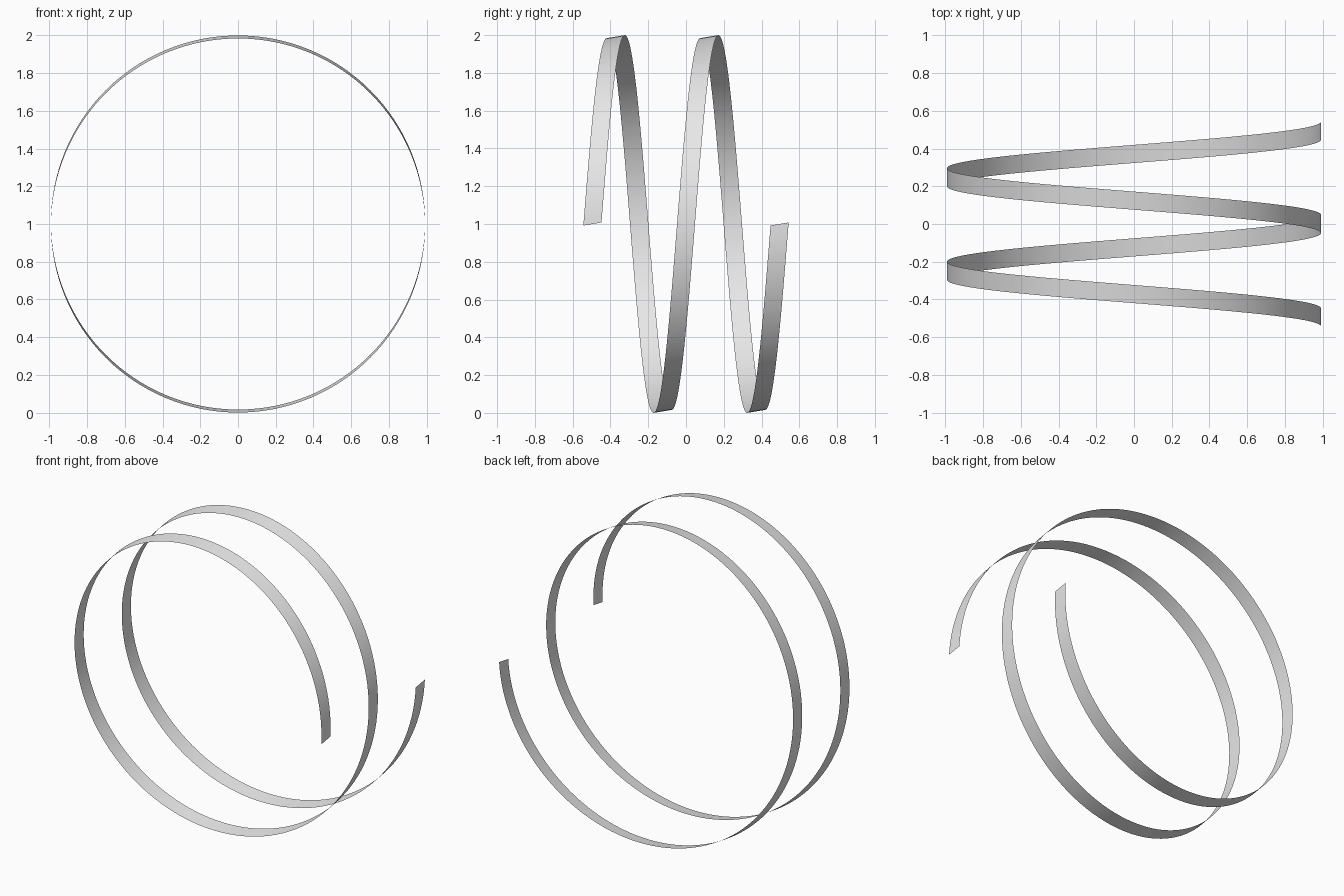
import bpy
import bmesh
import math
from mathutils import Vector

cube = bpy.data.objects.get("Cube")
if cube:
    bpy.data.objects.remove(cube, do_unlink=True)

RADIUS = 0.992
PITCH = 0.4955
TURNS = 2
STEPS = 128                          # segments per turn
EDGE = Vector((0, 0.096, 0.016))     # ribbon width, same direction all along

# Plain grey material
grey = bpy.data.materials.new("light grey")
grey.use_nodes = True
colour = (0.8, 0.8, 0.8, 1)
grey.diffuse_color = colour
grey.node_tree.nodes["Principled BSDF"].inputs["Base Color"].default_value = colour

# Helical ribbon: a short slanted edge swept along a coil around y
bm = bmesh.new()
previous = None
for i in range(TURNS * STEPS + 1):
    turn = i / STEPS
    angle = turn * math.tau
    centre = Vector((RADIUS * math.cos(angle),
                     (turn - TURNS / 2) * PITCH,
                     1 + RADIUS * math.sin(angle)))
    pair = [bm.verts.new(centre - EDGE / 2), bm.verts.new(centre + EDGE / 2)]
    if previous:
        bm.faces.new((previous[0], previous[1], pair[1], pair[0]))
    previous = pair
bmesh.ops.recalc_face_normals(bm, faces=bm.faces)
for face in bm.faces:
    face.smooth = True

mesh = bpy.data.meshes.new("coil_ribbon")
bm.to_mesh(mesh)
bm.free()
mesh.materials.append(grey)
ribbon = bpy.data.objects.new("coil_ribbon", mesh)
bpy.context.collection.objects.link(ribbon)
